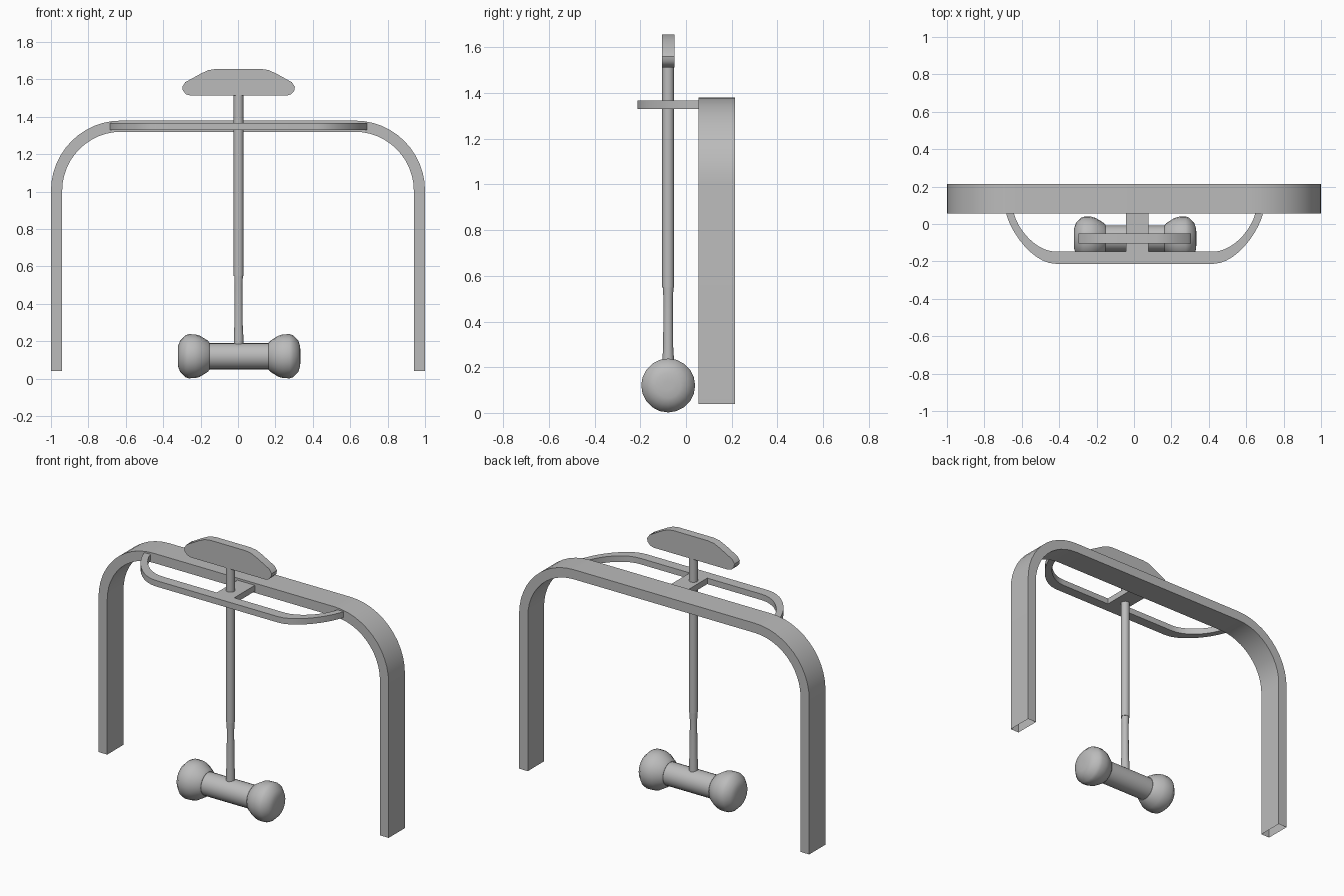
import bpy
import bmesh
from math import cos, sin, pi, radians
from mathutils import Vector

cube = bpy.data.objects.get("Cube")
if cube:
    bpy.data.objects.remove(cube, do_unlink=True)

grey = bpy.data.materials.new("plain grey")
grey.use_nodes = True
colour = (0.5, 0.5, 0.5, 1)
grey.diffuse_color = colour
grey.node_tree.nodes["Principled BSDF"].inputs["Base Color"].default_value = colour

ROD_Y = -0.078


def finish(name, bm):
    """Turn a bmesh into a smooth-by-angle object."""
    bmesh.ops.recalc_face_normals(bm, faces=bm.faces)
    mesh = bpy.data.meshes.new(name)
    bm.to_mesh(mesh)
    bm.free()
    mesh.materials.append(grey)
    obj = bpy.data.objects.new(name, mesh)
    bpy.context.collection.objects.link(obj)
    bpy.ops.object.select_all(action='DESELECT')
    obj.select_set(True)
    bpy.context.view_layer.objects.active = obj
    bpy.ops.object.shade_smooth_by_angle(angle=radians(35))
    return obj


def prism(name, outline, place, depth, open_below=None):
    """Extrude a closed 2D outline; place maps a 2D point into space."""
    bm = bmesh.new()
    face = bm.faces.new([bm.verts.new(place(a, b)) for a, b in outline])
    geom = bmesh.ops.extrude_face_region(bm, geom=[face])["geom"]
    verts = [v for v in geom if isinstance(v, bmesh.types.BMVert)]
    bmesh.ops.translate(bm, verts=verts, vec=depth)
    if open_below is not None:
        ends = [f for f in bm.faces if all(v.co.z < open_below for v in f.verts)]
        bmesh.ops.delete(bm, geom=ends, context='FACES_ONLY')
    return finish(name, bm)


def lathe(name, profile, centre, axis, sides):
    """Revolve (distance along axis, radius) pairs around the x or z axis."""
    bm = bmesh.new()
    rings = []
    for d, r in profile:
        ring = []
        for i in range(sides):
            u, v = r * cos(2 * pi * i / sides), r * sin(2 * pi * i / sides)
            offset = Vector((d, u, v)) if axis == 'x' else Vector((u, v, d))
            ring.append(bm.verts.new(offset + Vector(centre)))
        rings.append(ring)
    for low, high in zip(rings, rings[1:]):
        for i in range(sides):
            j = (i + 1) % sides
            bm.faces.new((low[i], low[j], high[j], high[i]))
    bm.faces.new(rings[0])
    bm.faces.new(rings[-1])
    return finish(name, bm)


def mirrored(half):
    """Complete a left-to-right half path with its reflection."""
    return half + [(-a, b) for a, b in reversed(half)]


def bezier(p0, p1, p2, p3, steps=10):
    pts = [Vector(p) for p in (p0, p1, p2, p3)]
    path = []
    for i in range(steps + 1):
        t = i / steps
        s = 1 - t
        p = pts[0] * s**3 + pts[1] * 3 * s * s * t + pts[2] * 3 * s * t * t + pts[3] * t**3
        path.append((p.x, p.y))
    return path


def arch_path(radius, steps=12):
    """Leg foot, rounded shoulder and half of the top, on the -x side."""
    arc = [(-0.625 - radius * cos(pi / 2 * i / steps),
            1.005 + radius * sin(pi / 2 * i / steps)) for i in range(steps + 1)]
    return mirrored([(-0.625 - radius, 0.04)] + arc)


# Main arch: a rectangular tube with open feet
prism("arch_frame", arch_path(0.375) + arch_path(0.315)[::-1],
      lambda a, b: (a, 0.055, b), (0, 0.16, 0), open_below=0.1)

# Front hoop and the cross bar that carries the rod
outer = mirrored(bezier((-0.687, 0.056), (-0.66, -0.05), (-0.54, -0.213), (-0.42, -0.213)))
inner = mirrored(bezier((-0.645, 0.056), (-0.62, -0.04), (-0.52, -0.148), (-0.42, -0.148)))
prism("front_hoop", outer + inner[::-1],
      lambda a, b: (a + 0.003, b, 1.33), (0, 0, 0.037))
prism("cross_bar", [(-0.043, -0.148), (0.078, -0.148), (0.078, 0.056), (-0.043, 0.056)],
      lambda a, b: (a, b, 1.33), (0, 0, 0.037))

# Hanging rod, its narrow joint and flared lower stem
rod_centre = (0.003, ROD_Y, 0)
lathe("upper_rod", [(0.55, 0.026), (1.52, 0.026)], rod_centre, 'z', 20)
lathe("rod_joint", [(0.455, 0.021), (0.5, 0.021), (0.55, 0.023)], rod_centre, 'z', 20)
lathe("lower_stem", [(0.17, 0.026), (0.24, 0.025), (0.29, 0.022), (0.455, 0.021)],
      rod_centre, 'z', 20)

# Top handle plate
handle = [(-0.255, 1.513), (-0.28, 1.52), (-0.298, 1.54), (-0.301, 1.56), (-0.285, 1.585),
          (-0.2, 1.632), (-0.16, 1.65), (-0.12, 1.656)]
prism("top_handle", mirrored(handle),
      lambda a, b: (a + 0.003, -0.104, b), (0, 0.053, 0))

# Weight: a bar with a bulbous head on each end
weight_centre = (0.006, ROD_Y, 0.12)
lathe("weight_bar", [(-0.18, 0.07), (0.18, 0.07)], weight_centre, 'x', 24)
head = [(0.158, 0.072), (0.168, 0.084), (0.21, 0.11), (0.235, 0.117), (0.27, 0.118),
        (0.288, 0.112), (0.316, 0.084), (0.326, 0.055), (0.328, 0.02)]
for side, name in ((1, "left_weight_head"), (-1, "right_weight_head")):
    lathe(name, [(side * d, r) for d, r in head], weight_centre, 'x', 20)
